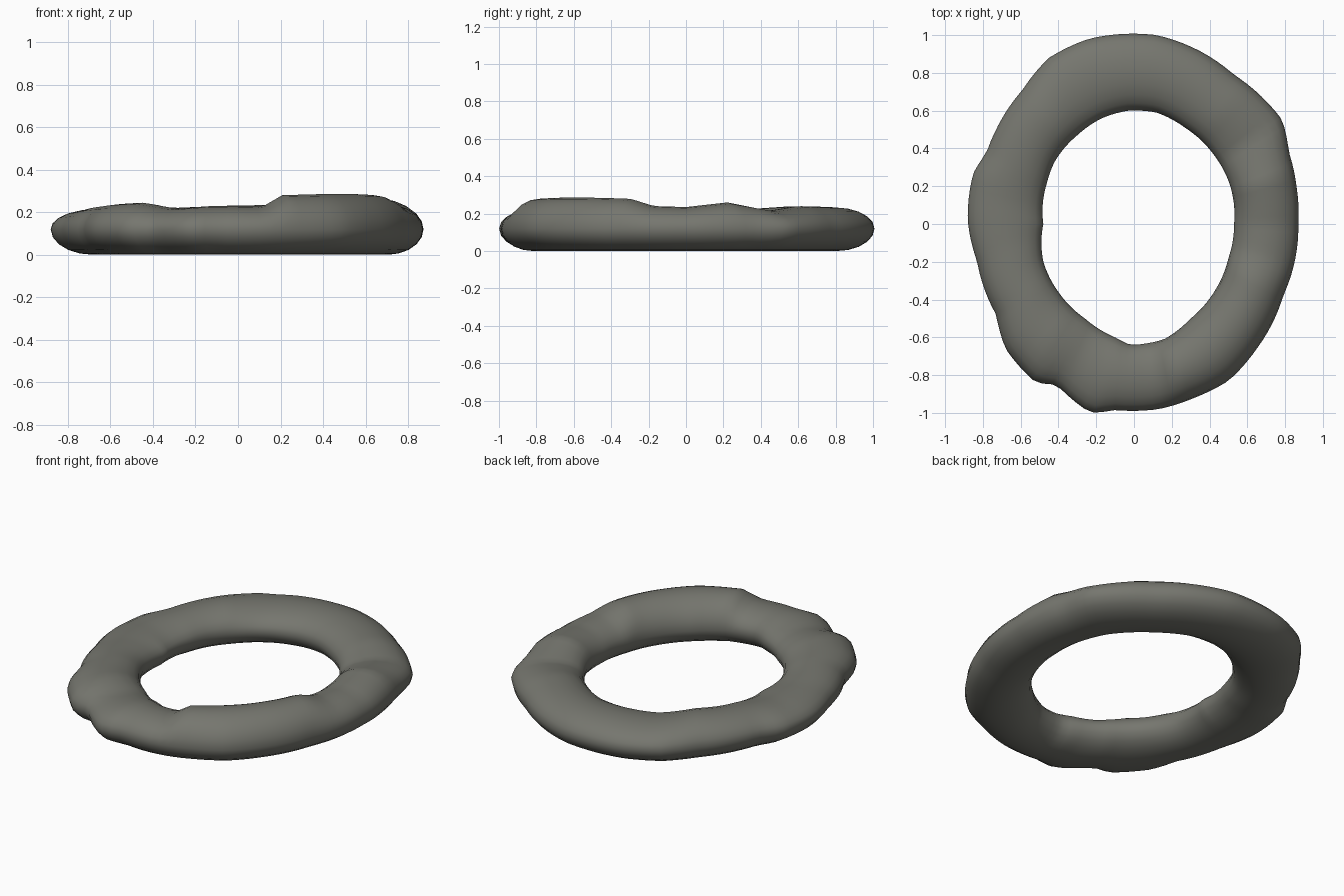
import bpy, bmesh, math

if "Cube" in bpy.data.objects:
    bpy.data.objects.remove(bpy.data.objects["Cube"])

# Outlines in plan, anticlockwise from +x
OUTER = [(.87, 0), (.86, .2), (.82, .38), (.785, .55), (.70, .65), (.53, .79), (.36, .91), (.12, 1),
         (-.24, .98), (-.45, .88), (-.59, .71), (-.73, .5), (-.78, .38), (-.85, .27),
         (-.88, .02), (-.83, -.2), (-.73, -.48), (-.68, -.66), (-.52, -.84), (-.41, -.85),
         (-.23, -1), (-.1, -.985), (.13, -.98), (.32, -.92), (.5, -.83), (.65, -.66),
         (.79, -.38), (.86, -.15)]
INNER = [(.53, 0), (.51, .2), (.42, .37), (.27, .51), (.12, .59), (-.03, .6), (-.17, .56),
         (-.3, .47), (-.42, .33), (-.46, .22), (-.48, 0), (-.48, -.2), (-.4, -.36),
         (-.26, -.5), (-.1, -.6), (-.02, -.64), (.16, -.61), (.3, -.5), (.43, -.35), (.5, -.18)]
# Crest height by angle in degrees
CREST = [(0, .235), (18, .26), (36, .215), (52, .24), (75, .235), (95, .23), (112, .22),
         (130, .24), (150, .225), (170, .21), (190, .215), (215, .235), (235, .245),
         (248, .215), (262, .23), (278, .225), (285, .28), (300, .285), (318, .285),
         (335, .28), (346, .24)]


def polar(points):
    return sorted((math.degrees(math.atan2(y, x)) % 360, math.hypot(x, y)) for x, y in points)


def sample(table, a):
    """Periodic linear lookup by angle."""
    t = table + [(table[0][0] + 360, table[0][1])]
    if a < t[0][0]:
        a += 360
    for (a0, v0), (a1, v1) in zip(t, t[1:]):
        if a0 <= a <= a1:
            return v0 + (v1 - v0) * (a - a0) / (a1 - a0)


outer, inner = polar(OUTER), polar(INNER)
N, M, MID = 120, 20, .12

# Lumpy stone ring: rounded section swept round the outlines
bm = bmesh.new()
rings = []
for i in range(N):
    a = 360 * i / N
    c, s = math.cos(math.radians(a)), math.sin(math.radians(a))
    ro, ri, top = sample(outer, a), sample(inner, a), sample(CREST, a)
    mid, half = (ro + ri) / 2, (ro - ri) / 2
    ring = []
    for j in range(M):
        t = 2 * math.pi * j / M
        r = mid + half * math.cos(t)
        h = math.sin(t)
        z = MID + h * ((top - MID) if h > 0 else MID)
        ring.append(bm.verts.new((r * c, r * s, z)))
    rings.append(ring)
for i in range(N):
    p, q = rings[i], rings[(i + 1) % N]
    for j in range(M):
        k = (j + 1) % M
        bm.faces.new((p[j], p[k], q[k], q[j]))
bmesh.ops.recalc_face_normals(bm, faces=bm.faces)
for f in bm.faces:
    f.smooth = True
mesh = bpy.data.meshes.new("stone_ring")
bm.to_mesh(mesh)
bm.free()
mat = bpy.data.materials.new("dark stone grey")
mat.diffuse_color = (.18, .182, .158, 1)
mat.use_nodes = True
mat.node_tree.nodes["Principled BSDF"].inputs["Base Color"].default_value = mat.diffuse_color
mesh.materials.append(mat)
bpy.context.collection.objects.link(bpy.data.objects.new("stone_ring", mesh))
